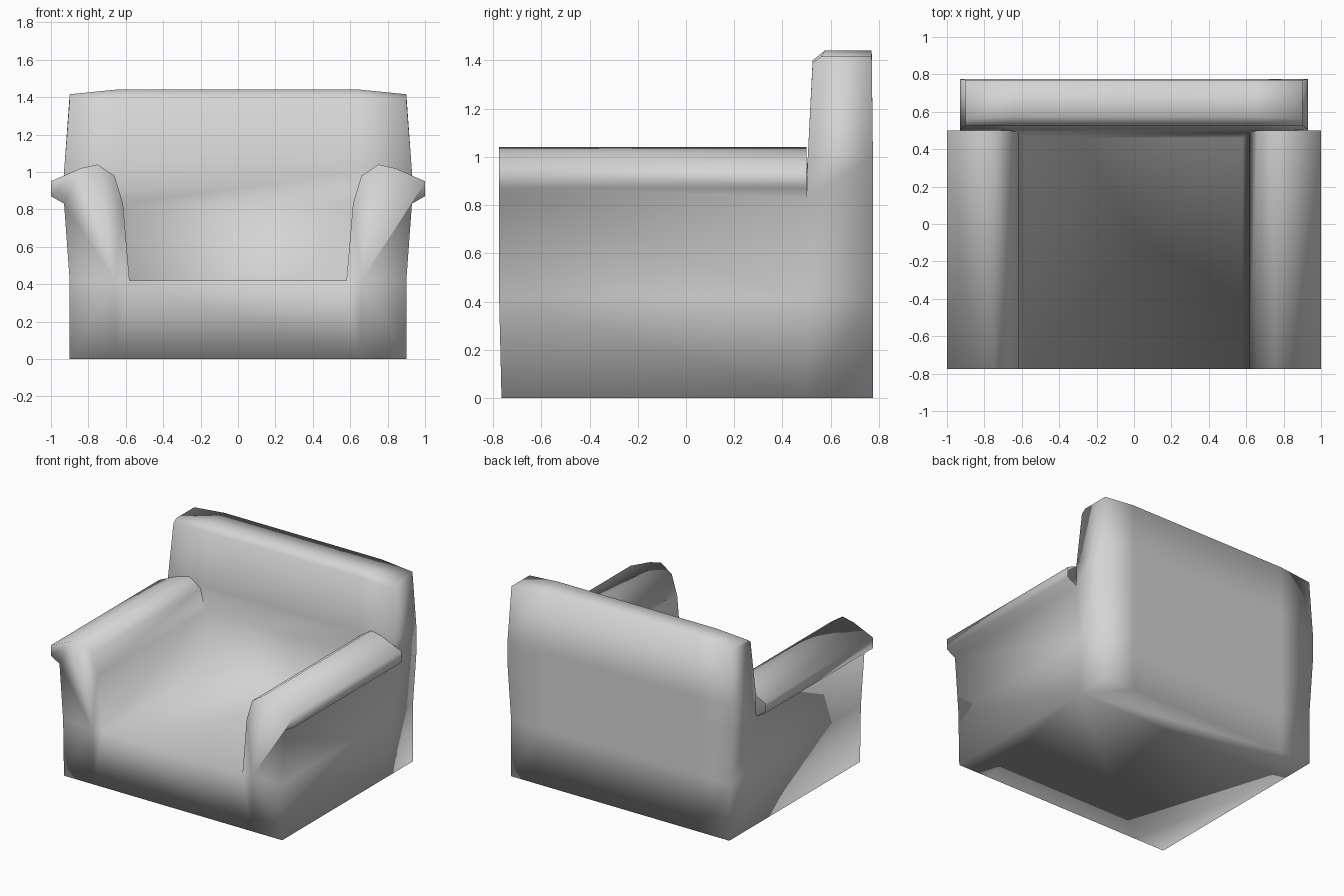
import bpy, bmesh

cube = bpy.data.objects.get("Cube")
if cube:
    bpy.data.objects.remove(cube, do_unlink=True)

fabric = bpy.data.materials.new("light_grey_fabric")
fabric.use_nodes = True
grey = (0.66, 0.66, 0.66, 1)
fabric.diffuse_color = grey
fabric.node_tree.nodes["Principled BSDF"].inputs["Base Color"].default_value = grey

bm = bmesh.new()


def face(points):
    """Add a face; shared corners are welded later."""
    return bm.faces.new([bm.verts.new(p) for p in points])


def bridge(a, b, closed=False, skip=()):
    """Join two rows of points with quads."""
    n = len(a)
    for i in range(n if closed else n - 1):
        if i not in skip:
            j = (i + 1) % n
            face([a[i], a[j], b[j], b[i]])


FRONT, BACK, FOOT, SEAT = -0.775, 0.775, -0.765, 0.42

# Half outline of seat edge, rolled arm and outer side, as x and z
outline = [(0.58, SEAT), (0.615, 0.83), (0.66, 0.98), (0.75, 1.04), (0.84, 1.02),
           (1.0, 0.95), (1.0, 0.87), (0.93, 0.83), (0.9, SEAT), (0.9, 0)]


def rear_y(x):
    return 0.46 if x == 0.58 else 0.49 if x == 0.615 else 0.5


for s in (1, -1):
    front = [(s * x, FRONT if z else FOOT, z) for x, z in outline]
    rear = [(s * x, rear_y(x), z) for x, z in outline]
    # Arm and side surface
    bridge(front, rear)
    # Arm front and the corner panel under it, split along a soft ridge
    ridge = (s * 0.66, FRONT, SEAT)
    toe = (s * 0.65, FOOT, 0)
    face(front[:4] + [ridge])
    face(front[3:9] + [ridge])
    face([ridge, front[8], front[9], toe])
    face([front[0], ridge, toe])

# Seat top and front panel
face([(-0.58, FRONT, SEAT), (0.58, FRONT, SEAT), (0.58, 0.46, SEAT), (-0.58, 0.46, SEAT)])
face([(-0.58, FRONT, SEAT), (0.58, FRONT, SEAT), (0.65, FOOT, 0), (-0.65, FOOT, 0)])


def back_ring(zc, zw, zbc, zbw, w, c, yc, yw, yb):
    """Plan ring of the backrest: front run, then rear run."""
    return [(-w, yw, zw), (-c, yc, zc), (c, yc, zc), (w, yw, zw),
            (w, yb, zbw), (0.65, yb, zbc), (-0.65, yb, zbc), (-w, yb, zbw)]


# Backrest, from the floor to the crown
rings = [back_ring(0, 0, 0, 0, 0.9, 0.65, 0.5, 0.5, BACK),
         back_ring(SEAT, SEAT, SEAT, SEAT, 0.9, 0.58, 0.46, 0.5, BACK),
         back_ring(0.83, 0.83, 0.83, 0.83, 0.93, 0.615, 0.49, 0.5, BACK),
         back_ring(1.0, 1.0, 1.0, 1.0, 0.93, 0.65, 0.505, 0.505, BACK),
         back_ring(1.4, 1.39, 1.44, 1.415, 0.9, 0.65, 0.525, 0.525, 0.77),
         back_ring(1.44, 1.415, 1.44, 1.415, 0.9, 0.65, 0.575, 0.56, 0.77)]
hidden = [(0, 1, 2), (0, 2), (), (), ()]
for low, high, skip in zip(rings, rings[1:], hidden):
    bridge(low, high, True, skip)
crown = rings[-1]
for i in range(3):
    face([crown[i], crown[i + 1], crown[6 - i], crown[7 - i]])

# Flat underside
rim = [(0.9, 0.5), (0.9, FOOT), (0.65, FOOT), (-0.65, FOOT), (-0.9, FOOT),
       (-0.9, 0.5), (-0.9, BACK), (-0.65, BACK), (0.65, BACK), (0.9, BACK)]
face([(x, y, 0) for x, y in rim])

# Weld the parts into one soft upholstered skin
bmesh.ops.remove_doubles(bm, verts=bm.verts[:], dist=0.0005)
bmesh.ops.recalc_face_normals(bm, faces=bm.faces[:])
for f in bm.faces:
    f.smooth = True

mesh = bpy.data.meshes.new("armchair_upholstery")
bm.to_mesh(mesh)
bm.free()
mesh.materials.append(fabric)
chair = bpy.data.objects.new("armchair_upholstery", mesh)
bpy.context.collection.objects.link(chair)
